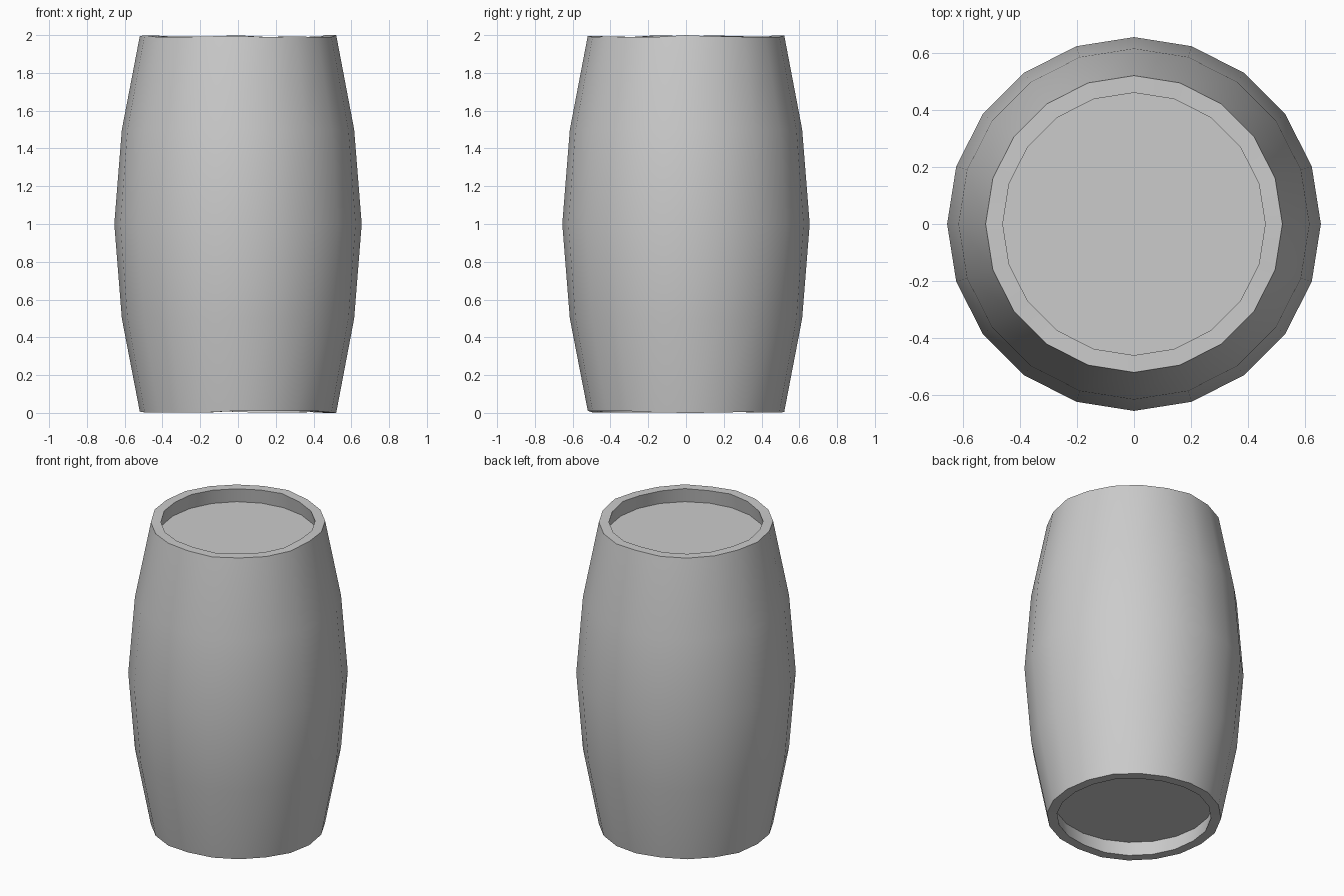
import bpy, bmesh, math, random

if "Cube" in bpy.data.objects:
    bpy.data.objects.remove(bpy.data.objects["Cube"])

random.seed(4)
SIDES = 20


def make_object(name, bm, angle):
    bmesh.ops.recalc_face_normals(bm, faces=bm.faces)
    mesh = bpy.data.meshes.new(name)
    bm.to_mesh(mesh)
    bm.free()
    obj = bpy.data.objects.new(name, mesh)
    bpy.context.collection.objects.link(obj)
    bpy.ops.object.select_all(action='DESELECT')
    obj.select_set(True)
    bpy.context.view_layer.objects.active = obj
    bpy.ops.object.shade_smooth_by_angle(angle=math.radians(angle))
    return obj


# Barrel: one closed profile, from the bottom head up the outside to the top head
profile = [(0.475, 0.10), (0.46, 0.0), (0.52, 0.0), (0.615, 0.5), (0.655, 1.0),
           (0.615, 1.5), (0.52, 2.0), (0.46, 2.0), (0.475, 1.90)]

# Slightly uneven stave ends, shared by the inner and outer rim edges
uneven = {0.0: [random.uniform(0, 0.012) for _ in range(SIDES)],
          2.0: [-random.uniform(0, 0.012) for _ in range(SIDES)]}
uneven[0.0][0] = uneven[2.0][0] = 0.0

bm = bmesh.new()
rings = []
for r, z in profile:
    ring = []
    for i in range(SIDES):
        a = 2 * math.pi * i / SIDES
        dz = uneven[z][i] if z in uneven else 0
        ring.append(bm.verts.new((r * math.cos(a), r * math.sin(a), z + dz)))
    rings.append(ring)
for lower, upper in zip(rings, rings[1:]):
    for i in range(SIDES):
        j = (i + 1) % SIDES
        bm.faces.new((lower[i], lower[j], upper[j], upper[i]))

# Recessed flat heads
bm.faces.new(rings[0])
bm.faces.new(rings[-1])
make_object("barrel", bm, 30)
